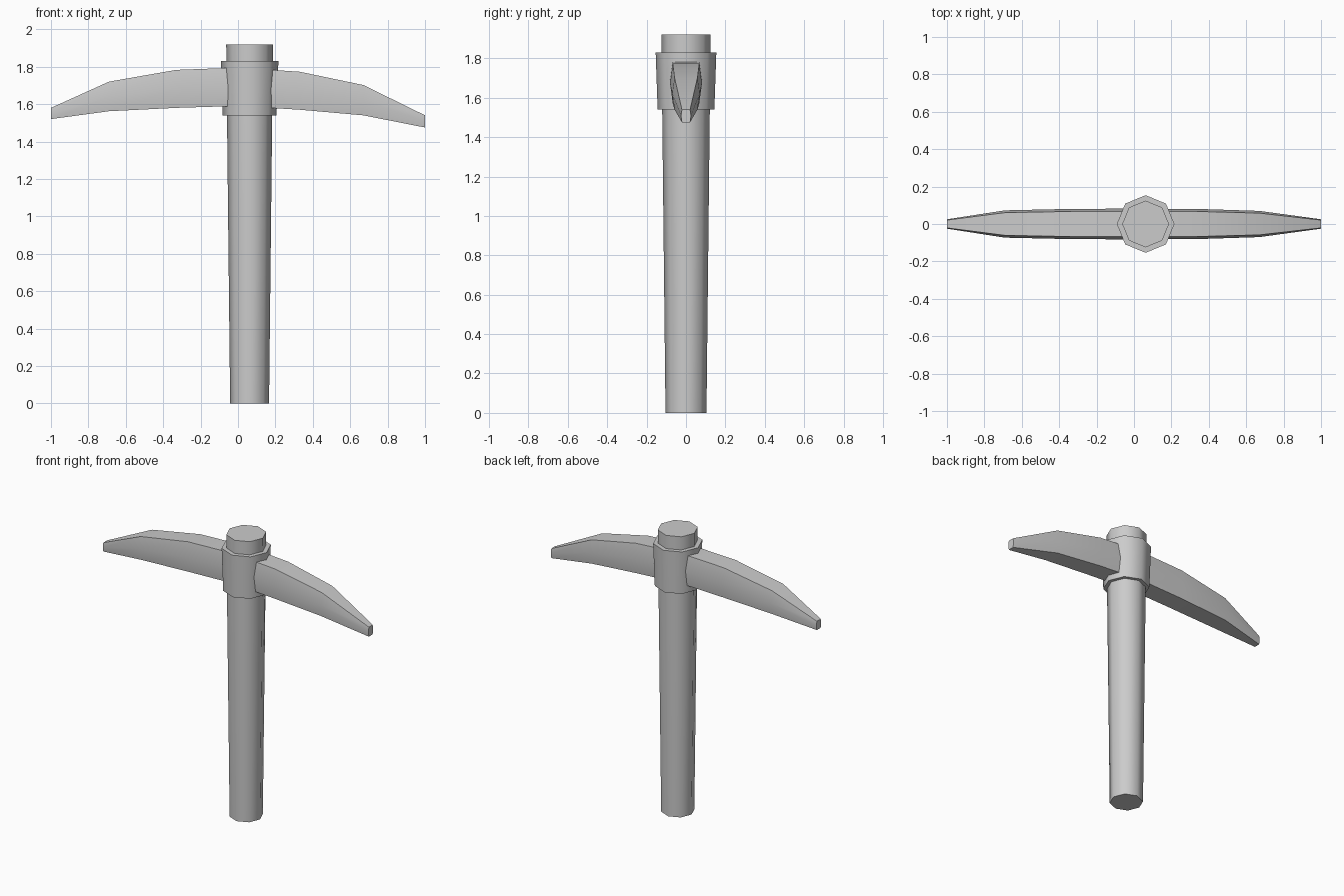
import bpy, bmesh, math

if "Cube" in bpy.data.objects:
    bpy.data.objects.remove(bpy.data.objects["Cube"])

AXIS_X = 0.062  # handle sits slightly right of centre


def finish(name, bm):
    bmesh.ops.recalc_face_normals(bm, faces=bm.faces)
    mesh = bpy.data.meshes.new(name)
    bm.to_mesh(mesh)
    bm.free()
    obj = bpy.data.objects.new(name, mesh)
    bpy.context.collection.objects.link(obj)
    bpy.ops.object.select_all(action='DESELECT')
    obj.select_set(True)
    bpy.context.view_layer.objects.active = obj
    bpy.ops.object.shade_smooth_by_angle(angle=math.radians(50))
    return obj


def loft(name, rings):
    """Skin a list of equal-sized point rings and cap both ends."""
    bm = bmesh.new()
    loops = [[bm.verts.new(p) for p in ring] for ring in rings]
    n = len(loops[0])
    for a, b in zip(loops, loops[1:]):
        for i in range(n):
            j = (i + 1) % n
            bm.faces.new((a[i], a[j], b[j], b[i]))
    bm.faces.new(loops[0])
    bm.faces.new(loops[-1])
    return finish(name, bm)


def octagon(r, z):
    return [(AXIS_X + r * math.cos(i * math.pi / 4), r * math.sin(i * math.pi / 4), z)
            for i in range(8)]


def blade_section(x, bottom, top, half):
    """Six-sided section, widest at mid height."""
    mid, edge = (bottom + top) / 2, half * 0.83
    return [(x, -edge, bottom), (x, -half, mid), (x, -edge, top),
            (x, edge, top), (x, half, mid), (x, edge, bottom)]


# Tapered eight-sided handle
loft("handle", [octagon(0.104, 0), octagon(0.125, 1.92)])

# Collar holding the head
loft("collar", [octagon(0.144, 1.54), octagon(0.154, 1.83)])

# Curved double-ended pick head: x, bottom z, top z, half thickness
stations = [(-1.0, 1.52, 1.58, 0.025), (-0.69, 1.562, 1.72, 0.073),
            (-0.33, 1.58, 1.783, 0.081), (0.0, 1.59, 1.795, 0.082),
            (0.33, 1.57, 1.773, 0.081), (0.67, 1.54, 1.702, 0.07),
            (1.0, 1.475, 1.54, 0.025)]
loft("pick_head", [blade_section(*s) for s in stations])
